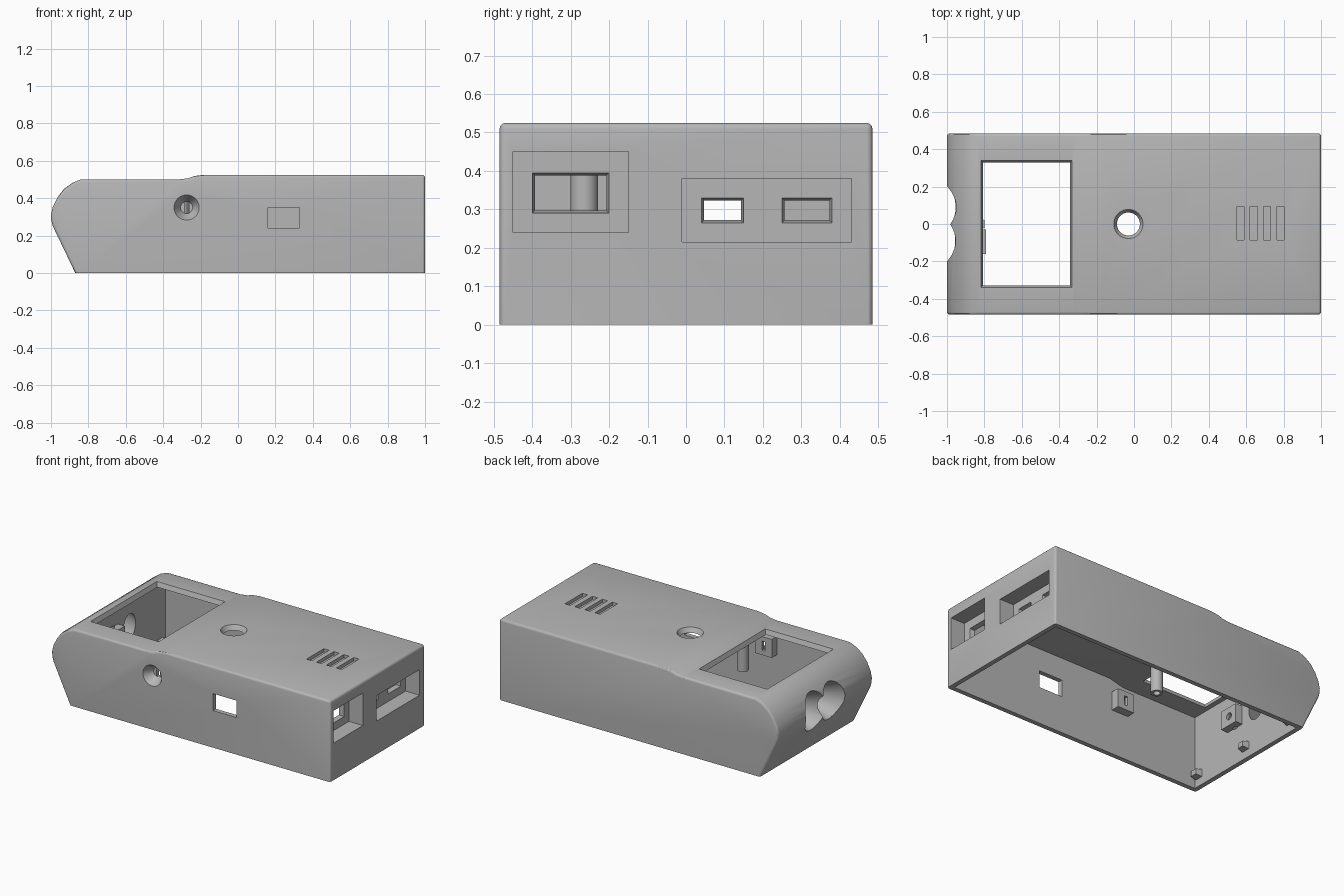
import bpy, bmesh, math
from mathutils import Matrix, Vector

if "Cube" in bpy.data.objects:
    bpy.data.objects.remove(bpy.data.objects["Cube"])

grey = bpy.data.materials.new("plain_grey")
grey.use_nodes = True
grey.diffuse_color = (0.47, 0.47, 0.47, 1)
grey.node_tree.nodes["Principled BSDF"].inputs["Base Color"].default_value = (0.47, 0.47, 0.47, 1)


def finish(name, bm):
    bmesh.ops.recalc_face_normals(bm, faces=bm.faces)
    mesh = bpy.data.meshes.new(name)
    bm.to_mesh(mesh)
    bm.free()
    mesh.materials.append(grey)
    ob = bpy.data.objects.new(name, mesh)
    bpy.context.collection.objects.link(ob)
    return ob


def extrusion(name, profile, half_width, round_edges=0):
    """Side profile in x, z pulled across y; optionally rounds the sharp upper edges."""
    bm = bmesh.new()
    face = bm.faces.new([bm.verts.new((x, -half_width, z)) for x, z in profile])
    moved = bmesh.ops.extrude_face_region(bm, geom=[face])["geom"]
    bmesh.ops.translate(bm, vec=(0, 2 * half_width, 0),
                        verts=[v for v in moved if isinstance(v, bmesh.types.BMVert)])
    bmesh.ops.recalc_face_normals(bm, faces=bm.faces)
    if round_edges:
        sharp = [e for e in bm.edges if e.calc_face_angle(0) > math.radians(60)
                 and max(v.co.z for v in e.verts) > 0.01]
        bmesh.ops.bevel(bm, geom=sharp, offset=round_edges, segments=3,
                        profile=0.5, affect='EDGES', clamp_overlap=True)
    return finish(name, bm)


def block(name, lo, hi, axis=0, end=1, shrink=0):
    """Box between two corners; the chosen end may be narrowed by shrink on every side."""
    lo, hi = Vector(lo), Vector(hi)
    bm = bmesh.new()
    for v in bmesh.ops.create_cube(bm, size=1)["verts"]:
        signs = [1 if c > 0 else -1 for c in v.co]
        v.co = [hi[i] if signs[i] > 0 else lo[i] for i in range(3)]
        if shrink and signs[axis] == end:
            for i in range(3):
                if i != axis:
                    v.co[i] -= signs[i] * shrink
    return finish(name, bm)


def cone(name, start, end, r0, r1, stretch_z=1):
    start, end = Vector(start), Vector(end)
    d = end - start
    turn = Vector((0, 0, 1)).rotation_difference(d).to_matrix().to_4x4()
    place = Matrix.Translation((start + end) / 2) @ Matrix.Diagonal((1, 1, stretch_z, 1)) @ turn
    bm = bmesh.new()
    bmesh.ops.create_cone(bm, cap_ends=True, segments=40, radius1=r0, radius2=r1,
                          depth=d.length, matrix=place)
    return finish(name, bm)


def combine(target, tool, operation):
    mod = target.modifiers.new(tool.name, 'BOOLEAN')
    mod.operation, mod.solver, mod.object = operation, 'EXACT', tool
    bpy.context.view_layer.objects.active = target
    bpy.ops.object.modifier_apply(modifier=mod.name)
    bpy.data.objects.remove(tool)


def cut(tool):
    combine(case, tool, 'DIFFERENCE')


def add(tool):
    combine(case, tool, 'UNION')


# Outer shell with rounded nose and raised rear deck
case = extrusion("case_shell", [
    (-.87, 0), (-.99, .25), (-.998, .28), (-1, .31), (-.99, .355), (-.965, .405),
    (-.93, .45), (-.885, .482), (-.84, .5), (-.32, .5), (-.27, .506),
    (-.23, .519), (-.18, .525), (1, .525), (1, 0)], .485, .015)

# Hollow interior, open underneath
cut(extrusion("cavity", [(-.84, -.1), (-.84, .47), (-.3, .47), (-.2, .495),
                         (.97, .495), (.97, -.1)], .455))

# Inner housings: connector pockets, jack boss, nose boss
add(block("left_pocket_housing", (.87, -.47, .22), (.98, -.13, .47)))
add(block("right_pocket_housing", (.87, -.03, .195), (.98, .45, .4)))
add(block("jack_boss", (-.335, -.47, .29), (-.215, -.40, .41)))
add(block("nose_boss", (-.86, -.16, .24), (-.79, -.03, .36)))

# Connector pockets in the end wall with chamfered ports
cut(block("pocket_cut", (.9, -.45, .24), (1.1, -.15, .45)))
cut(block("pocket_cut", (.9, -.01, .215), (1.1, .43, .38)))
for y0, y1, z0, z1 in [(-.4, -.2, .29, .395), (.04, .15, .265, .33), (.25, .38, .265, .33)]:
    cut(block("port_cut", (.86, y0, z0), (.901, y1, z1), 0, -1, .009))

# Screen opening, button hole and shallow vents on top
cut(block("screen_cut", (-.82, -.34, .46), (-.33, .34, .502), 2, -1, .016))
cut(cone("button_cut", (-.03, 0, .48), (-.03, 0, .53), .053, .081))
for i in range(4):
    x = .55 + i * .0715
    cut(block("vent_cut", (x, -.085, .503), (x + .038, .093, .6)))

# Side window and countersunk jack
cut(block("window_cut", (.16, -.6, .24), (.33, -.4, .35)))
cut(cone("jack_cut", (-.275, -.49, .35), (-.275, -.425, .35), .07, .032))
cut(block("jack_slot_cut", (-.287, -.45, .32), (-.263, -.3, .38)))

# Twin scoops in the nose
for y, tip, r in [(.09, -.82, .055), (-.09, -.81, .04)]:
    cut(cone("scoop_cut", (-1.02, y, .3), (tip, y, .3), .117, r, 1.3))
cut(cone("nose_hole_cut", (-.9, -.09, .3), (-.7, -.09, .3), .022, .022))

# Ceiling posts with screw holes
for x, y, z in [(-.30, -.154, .3), (.8, -.265, .26)]:
    post = cone("post", (x, y, z), (x, y, .5 if x > 0 else .48), .036, .036)
    combine(post, cone("post_bore", (x, y, z - .1), (x, y, z + .1), .02, .02), 'DIFFERENCE')
    post.name = "ceiling_post"

# Small snap tabs inside the nose wall
for y in (-.42, 0, .4):
    block("snap_tab", (-.845, y - .03, .05), (-.80, y + .03, .1), 0, 1, .008)

# Smooth curves, crisp edges
for ob in bpy.context.view_layer.objects:
    if ob.type == 'MESH' and ob.name.startswith(("case", "ceiling")):
        bpy.ops.object.select_all(action='DESELECT')
        ob.select_set(True)
        bpy.context.view_layer.objects.active = ob
        bpy.ops.object.shade_smooth_by_angle(angle=math.radians(30))
